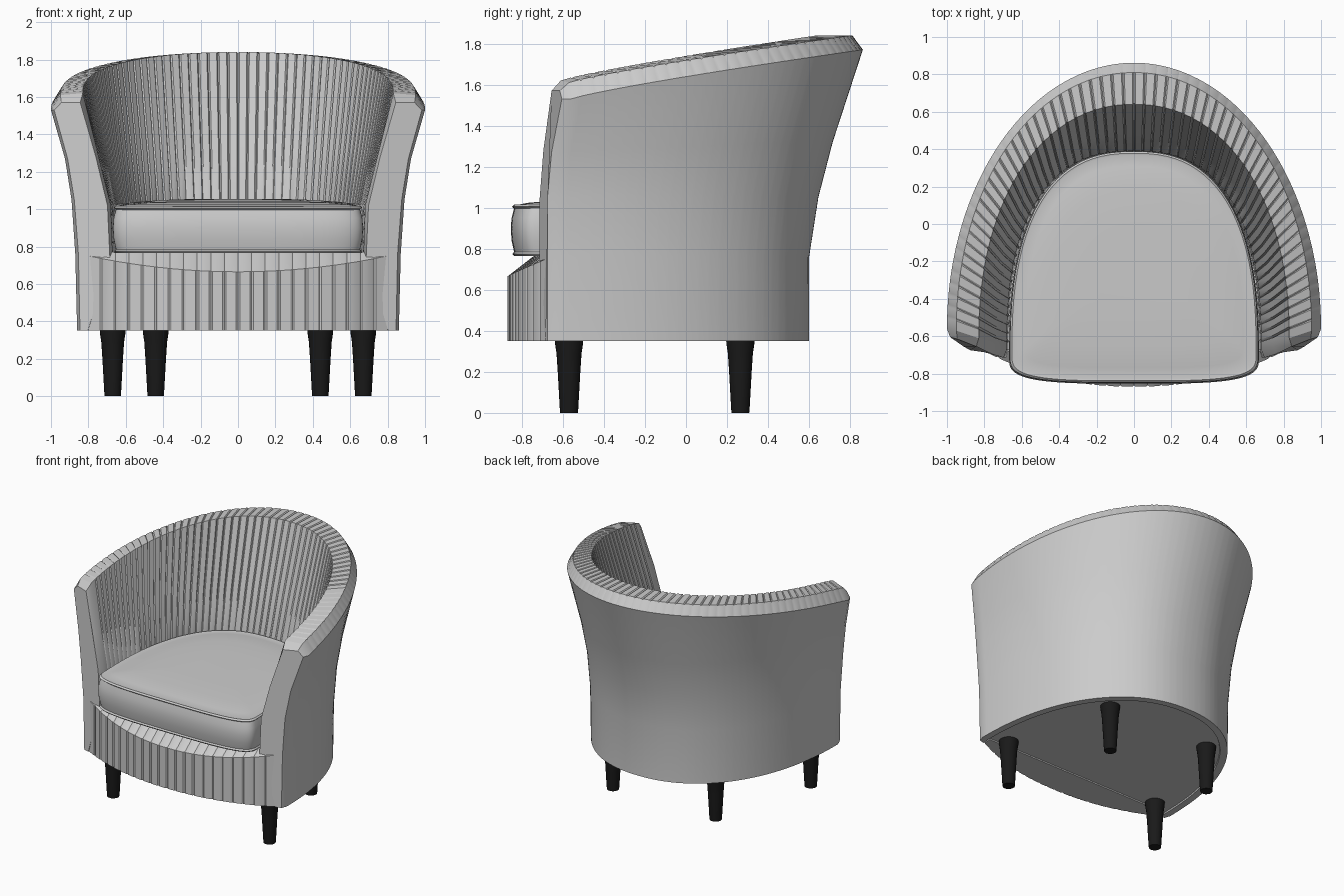
import bpy, bmesh, math

if "Cube" in bpy.data.objects:
    bpy.data.objects.remove(bpy.data.objects["Cube"])


def loft(name, rows, ring=True, cap=True, angle=28):
    """Skin a list of equal-length point rows into a solid."""
    bm = bmesh.new()
    v = [[bm.verts.new(p) for p in r] for r in rows]
    n = len(rows[0])
    for a, b in zip(v, v[1:]):
        for i in range(n if ring else n - 1):
            j = (i + 1) % n
            bm.faces.new((a[i], a[j], b[j], b[i]))
    if cap:
        bm.faces.new(v[0])
        bm.faces.new(v[-1])
    bmesh.ops.recalc_face_normals(bm, faces=bm.faces)
    me = bpy.data.meshes.new(name)
    bm.to_mesh(me)
    bm.free()
    ob = bpy.data.objects.new(name, me)
    bpy.context.collection.objects.link(ob)
    bpy.ops.object.select_all(action='DESELECT')
    ob.select_set(True)
    bpy.context.view_layer.objects.active = ob
    bpy.ops.object.shade_smooth_by_angle(angle=math.radians(angle))
    return ob


def arc(a, y0, b, n, t):
    """Point on a superellipse, t in radians."""
    c, s = math.cos(t), math.sin(t)
    return (math.copysign(a * abs(c) ** (2 / n), c),
            y0 + math.copysign(b * abs(s) ** (2 / n), s))


def u_rail(a, y0, yb, n, fractions):
    """U-shaped plan curve sampled evenly by arc length."""
    pts = [arc(a, y0, yb - y0, n, math.pi * i / 1200) for i in range(1201)]
    pts[0], pts[-1] = (a, y0), (-a, y0)
    cum = [0]
    for p, q in zip(pts, pts[1:]):
        cum.append(cum[-1] + math.dist(p, q))
    out, k = [], 0
    for f in fractions:
        d = f * cum[-1]
        while k < 1199 and cum[k + 1] < d:
            k += 1
        w = (d - cum[k]) / max(cum[k + 1] - cum[k], 1e-9)
        p, q = pts[k], pts[k + 1]
        out.append((p[0] + (q[0] - p[0]) * w, p[1] + (q[1] - p[1]) * w))
    return out


def pleats(count):
    """Stations (fraction, is_groove) with a narrow groove between panels."""
    st = [(0, 0)]
    for i in range(1, count):
        st += [((i - .13) / count, 0), (i / count, 1), ((i + .13) / count, 0)]
    return st + [(1, 0)]


# Wrap-around back and arms: half width, front y, back y, roundness,
# front z, back z, groove outward, groove down
RAILS = [
    (.86, -.63, .60, 2.2, .35, .35, 0, 0),
    (.87, -.63, .60, 2.2, .76, .76, 0, 0),
    (.89, -.63, .645, 2.15, 1.05, 1.05, 0, 0),
    (.925, -.61, .715, 2.1, 1.27, 1.32, 0, 0),
    (1.0, -.56, .862, 2.0, 1.53, 1.77, 0, 0),
    (.95, -.57, .81, 2.05, 1.61, 1.84, 0, .007),
    (.83, -.61, .64, 2.15, 1.62, 1.84, .007, .007),
    (.745, -.65, .48, 2.3, 1.28, 1.33, .009, 0),
    (.68, -.67, .39, 2.5, 1.02, 1.02, .007, 0),
    (.67, -.67, .37, 2.5, .74, .74, 0, 0),
    (.81, -.64, .55, 2.2, .35, .35, 0, 0),
]
st = pleats(62)
cols = []
for a, y0, yb, n, zf, zb, dr, dz in RAILS:
    col = []
    for (x, y), (f, g) in zip(u_rail(a, y0, yb, n, [s[0] for s in st]), st):
        h = max(0, (y - y0) / (yb - y0)) ** .85
        r = math.hypot(x, y + .3)
        k = 1 + g * dr / r
        col.append((x * k, (y + .3) * k - .3, zf + (zb - zf) * h - g * dz))
    cols.append(col)
sections = [list(s) for s in zip(*cols)]


def arm_front(sec):
    """Narrower, padded end ring in front of an arm."""
    out = []
    for x, y, z in sec:
        xm = math.copysign(.765 + .145 * max(0, (z - .8) / .8) ** 1.3, x)
        out.append((xm + (x - xm) * .84, y - .045, min(z, 1.57)))
    return out


loft("back_and_arms", [arm_front(sections[0])] + sections + [arm_front(sections[-1])])

# Seat deck and underside inside the shell
plan = u_rail(.82, -.655, .56, 2.2, [i / 48 for i in range(49)])
plan_top = u_rail(.72, -.655, .42, 2.4, [i / 48 for i in range(49)])
loft("seat_base", [[(x, y, .36) for x, y in plan],
                   [(x, y, .765) for x, y in plan_top]])

# Bowed front apron with a sloping, pleated top
apron = []
for f, g in pleats(22):
    x = (f * 2 - 1) * .8
    u = abs(x) / .8
    yf = -.87 + .19 * u ** 2.2 + g * .007
    apron.append([(x, yf, .35), (x, yf, .665 + .085 * u ** 2),
                  (x, -.735 + .075 * u ** 2, .77 - g * .004),
                  (x, -.62, .77), (x, -.62, .35)])
loft("front_apron", apron)


# Seat cushion with raised piping at both seams: z, inset
def cushion_ring(z, d):
    ring = []
    for i in range(96):
        t = 2 * math.pi * i / 96
        s = math.sin(t) >= 0
        x, y = arc(.665, -.70, 1.09 if s else .15, 2.5 if s else 3.6, t)
        kx, ky = 1 - d / .665, 1 - d / .62
        y = -.23 + (y + .23) * ky
        lift = .03 * (y + .85) / 1.24 if z > .9 else 0
        ring.append((x * kx, y, z + lift))
    return ring


CUSHION = [(.775, .30), (.77, .03), (.765, .012), (.775, .004), (.785, .012),
           (.84, 0), (.90, -.004), (.95, 0), (.995, .012), (1.005, .002),
           (1.015, .012), (1.012, .022), (1.022, .08), (1.03, .2), (1.033, .4)]
loft("seat_cushion", [cushion_ring(z, d) for z, d in CUSHION], angle=40)

# Tapered black legs
black = bpy.data.materials.new("black_wood")
black.diffuse_color = (.01, .01, .01, 1)
black.use_nodes = True
black.node_tree.nodes["Principled BSDF"].inputs["Base Color"].default_value = black.diffuse_color
LEG = [(0, .043), (.02, .045), (.2, .055), (.29, .061), (.335, .068), (.365, .07)]
for part, lx, ly in (("front_leg", .67, -.57), ("back_leg", .44, .265)):
    for side, sx in (("right", 1), ("left", -1)):
        leg = loft(f"{part}_{side}", [
            [(sx * lx + r * math.cos(k * math.pi / 12),
              ly + r * math.sin(k * math.pi / 12), z) for k in range(24)]
            for z, r in LEG])
        leg.data.materials.append(black)
